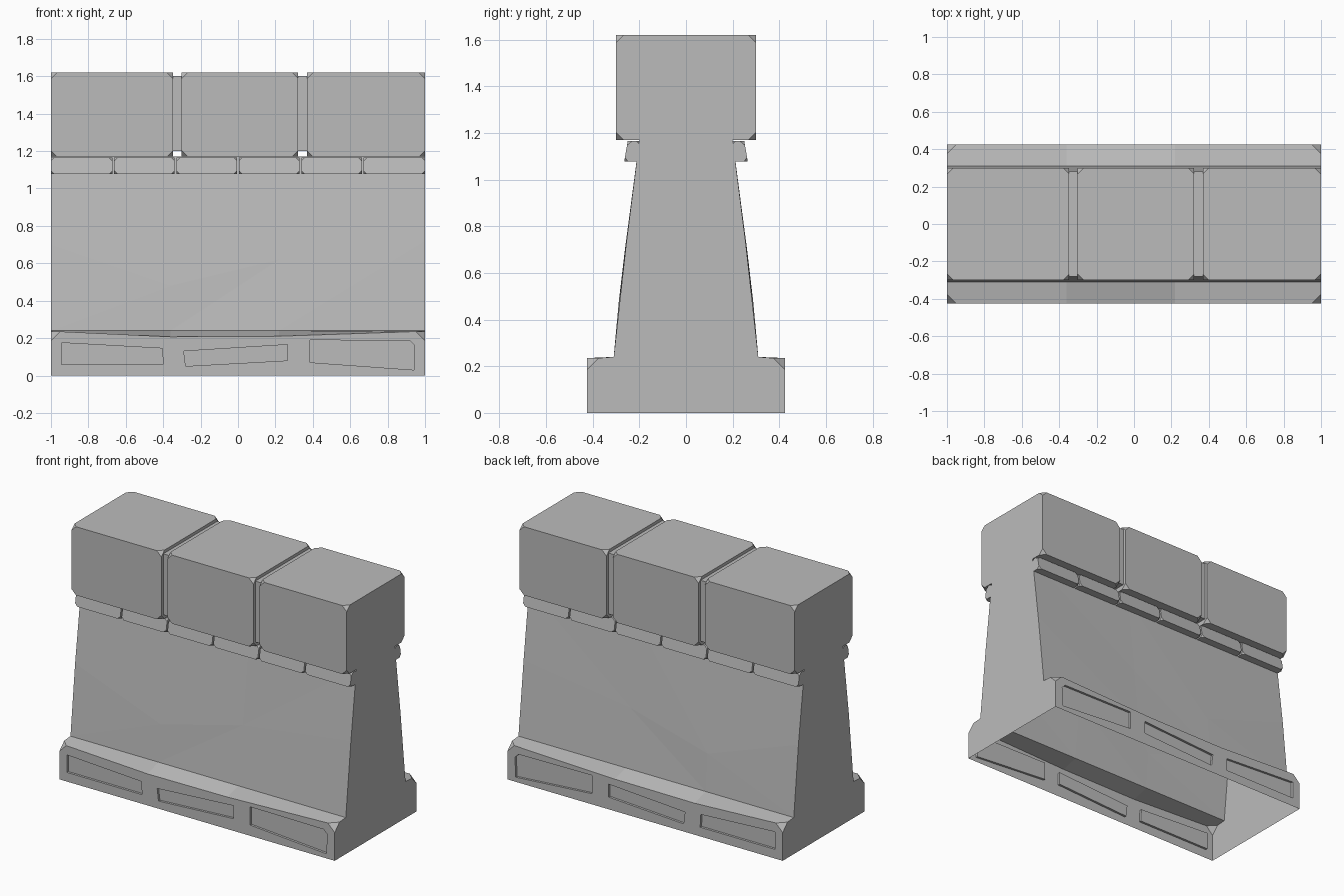
import bpy, bmesh

cube = bpy.data.objects.get("Cube")
if cube:
    bpy.data.objects.remove(cube, do_unlink=True)

# Single stone colour
GREY = (0.5, 0.5, 0.5, 1)
stone = bpy.data.materials.new("stone_grey")
stone.diffuse_color = GREY
stone.use_nodes = True
for node in stone.node_tree.nodes:
    if node.type == 'BSDF_PRINCIPLED':
        node.inputs["Base Color"].default_value = GREY


def finish(name, bm):
    bmesh.ops.recalc_face_normals(bm, faces=bm.faces[:])
    mesh = bpy.data.meshes.new(name)
    bm.to_mesh(mesh)
    bm.free()
    mesh.materials.append(stone)
    obj = bpy.data.objects.new(name, mesh)
    bpy.context.collection.objects.link(obj)
    return obj


def stone_block(name, low, high, cut=0, lean=0):
    """Box with clipped corners; lean pushes the lower outer edge outwards."""
    bm = bmesh.new()
    bmesh.ops.create_cube(bm, size=1)
    for v in bm.verts:
        outer, bottom = abs(v.co.y + 0.5) < 0.01, v.co.z < 0
        for i in range(3):
            v.co[i] = high[i] if v.co[i] > 0 else low[i]
        if outer and bottom:
            v.co.y -= lean
    if cut:
        bmesh.ops.bevel(bm, geom=bm.verts[:], offset=cut, offset_type='OFFSET',
                        segments=1, profile=0.5, affect='VERTICES')
    return finish(name, bm)


def mirror_y(obj):
    mod = obj.modifiers.new("mirror", 'MIRROR')
    mod.use_axis = (False, True, False)
    mod.use_clip = True
    mod.merge_threshold = 0.0005


# Hollow wall and base: front half, mirrored to the back
bm = bmesh.new()
cache = {}


def vert(p):
    if p not in cache:
        cache[p] = bm.verts.new(p)
    return cache[p]


def face(*points):
    return bm.faces.new([vert(p) for p in points])


def ring(points, y):
    return [(x, y, z) for x, z in points]


FRONT, RECESS, LEDGE, TOP = -0.425, -0.41, 0.24, 1.17
crest = [(-0.95, 0.235), (-0.36, 0.207), (0.22, 0.21), (0.95, 0.235)]
outline = [(-1, 0), (-1, 0.185)] + crest + [(1, 0.185), (1, 0)]
panels = [
    [(-0.945, 0.06), (-0.945, 0.175), (-0.405, 0.145), (-0.4, 0.06)],
    [(-0.28, 0.05), (-0.29, 0.13), (0.265, 0.165), (0.265, 0.08)],
    [(0.385, 0.07), (0.385, 0.19), (0.92, 0.185), (0.945, 0.16), (0.94, 0.03)],
]

# Base front with three openings
edges = []
for loop in [outline] + panels:
    pts = ring(loop, FRONT)
    for a, b in zip(pts, pts[1:] + pts[:1]):
        edges.append(bm.edges.new((vert(a), vert(b))))
bmesh.ops.triangle_fill(bm, edges=edges, use_beauty=True, normal=(0, -1, 0))

# Sunken panels
for loop in panels:
    rim, back = ring(loop, FRONT), ring(loop, RECESS)
    for i in range(len(loop)):
        j = (i + 1) % len(loop)
        face(rim[i], rim[j], back[j], back[i])
    face(*back)

# Ledge and sloping wall
columns = [-1, -0.36, 0.22, 1]
foot = [(x, -0.31, LEDGE) for x in columns]
waist = [(-1, -0.262, 0.7), (-0.36, -0.288, 0.48),
         (0.22, -0.266, 0.62), (1, -0.257, 0.72)]
crown = [(x, -0.2, TOP) for x in columns]
rim = ring(crest, FRONT)
for i in range(3):
    shelf = [rim[i], rim[i + 1], foot[i + 1], foot[i]]
    if i == 2:
        shelf.insert(2, (1, -0.375, 0.235))
    if i == 0:
        shelf.append((-1, -0.375, 0.235))
    face(*shelf)
    for low, high in ((foot, waist), (waist, crown)):
        face(low[i], low[i + 1], high[i + 1])
        face(low[i], high[i + 1], high[i])
    face(crown[i], crown[i + 1], (columns[i + 1], 0, TOP), (columns[i], 0, TOP))

# Clipped base corners and flat ends
for x, k in ((-1, 0), (1, 3)):
    corner = (x, FRONT, 0.185)
    shoulder = (x, -0.375, 0.235)
    face(corner, rim[k], shoulder)
    face((x, 0, 0), (x, FRONT, 0), corner, shoulder,
         foot[k], waist[k], crown[k], (x, 0, TOP))
mirror_y(finish("wall_and_base", bm))

# Three coping stones with a recessed core between them
for i, (a, b) in enumerate([(-1, -0.347), (-0.302, 0.322), (0.368, 1)]):
    stone_block(f"coping_stone_{i + 1}", (a, -0.3, TOP), (b, 0.3, 1.62), cut=0.033)
stone_block("coping_core", (-0.9, -0.28, 1.2), (0.9, 0.28, 1.6))

# Row of small bricks under the coping on both faces
for i in range(6):
    left = -1 + i / 3
    brick = stone_block(f"trim_brick_{i + 1}", (left + 0.005 * (i > 0), -0.25, 1.077),
                        (left + 1 / 3 - 0.005 * (i < 5), -0.195, 1.165),
                        cut=0.018, lean=0.015)
    mirror_y(brick)
